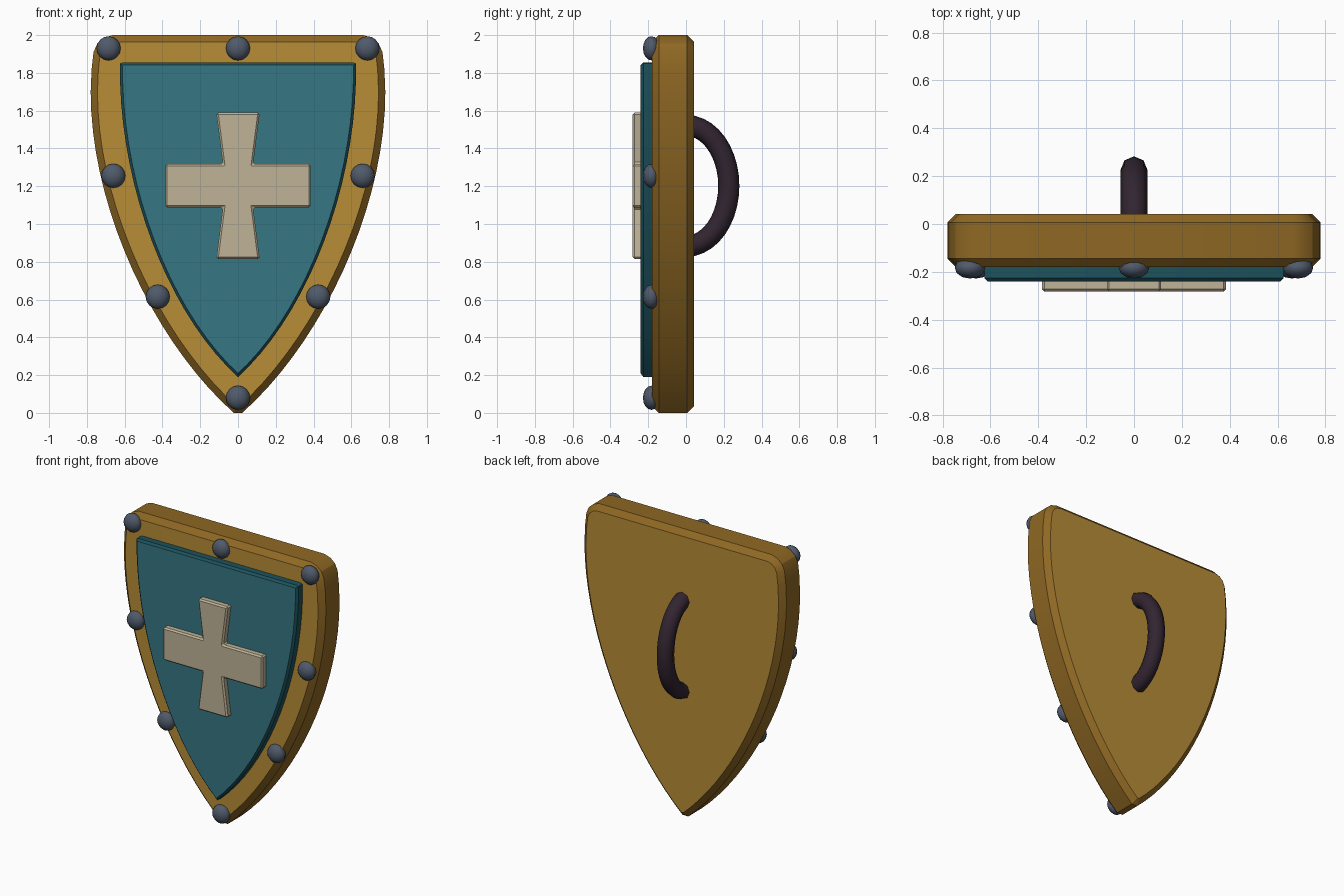
import bpy, bmesh, math
from mathutils import Vector, Matrix

if "Cube" in bpy.data.objects:
    bpy.data.objects.remove(bpy.data.objects["Cube"])


def material(name, rgb):
    m = bpy.data.materials.new(name)
    m.diffuse_color = (*rgb, 1)
    m.use_nodes = True
    m.node_tree.nodes["Principled BSDF"].inputs["Base Color"].default_value = m.diffuse_color
    return m


GOLD = material("gold", (0.479, 0.266, 0.037))
BRONZE = material("dark gold", (0.275, 0.138, 0.017))
TEAL = material("teal", (0.037, 0.181, 0.223))
DARK_TEAL = material("dark teal", (0.012, 0.085, 0.108))
BONE = material("bone", (0.527, 0.456, 0.314))
STEEL = material("steel", (0.080, 0.102, 0.144))
LEATHER = material("dark leather", (0.032, 0.018, 0.030))


def finish(bm, name, mats, angle=30):
    bmesh.ops.recalc_face_normals(bm, faces=bm.faces[:])
    if len(mats) > 1:  # second material on every face turned sideways
        for f in bm.faces:
            f.material_index = 0 if abs(f.normal.y) > 0.9 else 1
    me = bpy.data.meshes.new(name)
    bm.to_mesh(me)
    bm.free()
    ob = bpy.data.objects.new(name, me)
    bpy.context.collection.objects.link(ob)
    for m in mats:
        me.materials.append(m)
    bpy.ops.object.select_all(action='DESELECT')
    ob.select_set(True)
    bpy.context.view_layer.objects.active = ob
    bpy.ops.object.shade_smooth_by_angle(angle=math.radians(angle))
    return ob


def plate(name, outline, front, back, chamfer, mats, corners=False):
    """Extrude an x-z outline along y and chamfer its rims."""
    bm = bmesh.new()
    a = [bm.verts.new((x, front, z)) for x, z in outline]
    b = [bm.verts.new((x, back, z)) for x, z in outline]
    n = len(a)
    bm.faces.new(a)
    bm.faces.new(b[::-1])
    for i in range(n):
        j = (i + 1) % n
        bm.faces.new((a[i], b[i], b[j], a[j]))
    bmesh.ops.recalc_face_normals(bm, faces=bm.faces[:])
    edges = [e for e in bm.edges
             if corners or abs(e.verts[0].co.y - e.verts[1].co.y) < 1e-5]
    bmesh.ops.bevel(bm, geom=edges, offset=chamfer, offset_type='OFFSET',
                    segments=1, profile=0.5, affect='EDGES')
    return finish(bm, name, mats, 25)


def bezier(p0, p1, p2, p3, n):
    p = [Vector(q) for q in (p0, p1, p2, p3)]
    out = []
    for i in range(n + 1):
        t = i / n
        s = 1 - t
        out.append(tuple(p[0] * s**3 + p[1] * 3 * s * s * t
                         + p[2] * 3 * s * t * t + p[3] * t**3))
    return out


def mirrored(half):
    return half + [(-x, z) for x, z in reversed(half) if x > 1e-6]


# Shield body: rounded top corners, curved flanks, blunt tip
corner = [(0.665, 2.0), (0.71, 1.985), (0.745, 1.955), (0.765, 1.91), (0.775, 1.82)]
flank = bezier((0.78, 1.70), (0.78, 1.08), (0.44, 0.37), (0.022, 0.0), 18)
plate("shield_body", mirrored(corner + flank), -0.18, 0.042, 0.036, [GOLD, BRONZE])

# Raised inner panel
panel = bezier((0.625, 1.85), (0.635, 1.22), (0.375, 0.53), (0.0, 0.19), 18)
plate("inner_panel", mirrored([(0.61, 1.855)] + panel), -0.24, -0.15, 0.014,
      [TEAL, DARK_TEAL])

# Cross emblem with flared upright
c = 1.202
quarter = [(0.115, 0.387), (0.08, 0.115), (0.385, 0.115)]
right = quarter + [(x, -z) for x, z in reversed(quarter)]
cross = right + [(-x, z) for x, z in reversed(right)]
plate("cross_emblem", [(x, z + c) for x, z in cross], -0.2825, -0.22, 0.010,
      [BONE], corners=True)

# Rivets around the rim
spots = [(0, 1.93), (0, 0.08)]
for x, z in [(0.685, 1.93), (0.66, 1.255), (0.425, 0.615)]:
    spots += [(x, z), (-x, z)]
for x, z in spots:
    bm = bmesh.new()
    bmesh.ops.create_uvsphere(
        bm, u_segments=12, v_segments=8, radius=1,
        matrix=Matrix.Translation((x, -0.183, z))
        @ Matrix.Diagonal((0.064, 0.045, 0.064, 1)))
    finish(bm, "rivet", [STEEL], 60)

# Grip: eight-sided tube swept along half an ellipse
bm = bmesh.new()
rings = []
STEPS, SIDES, TUBE = 20, 8, 0.056
for i in range(STEPS + 1):
    t = -math.pi / 2 + math.pi * i / STEPS
    centre = Vector((0, 0.2265 * math.cos(t), c + 0.32 * math.sin(t)))
    out = Vector((0, 0.32 * math.cos(t), 0.2265 * math.sin(t))).normalized()
    ring = []
    for k in range(SIDES):
        a = 2 * math.pi * k / SIDES
        ring.append(bm.verts.new(centre + out * TUBE * math.cos(a)
                                 + Vector((TUBE * math.sin(a), 0, 0))))
    rings.append(ring)
for r, s in zip(rings, rings[1:]):
    for k in range(SIDES):
        m = (k + 1) % SIDES
        bm.faces.new((r[k], r[m], s[m], s[k]))
bm.faces.new(rings[0])
bm.faces.new(rings[-1])
finish(bm, "grip", [LEATHER], 50)
